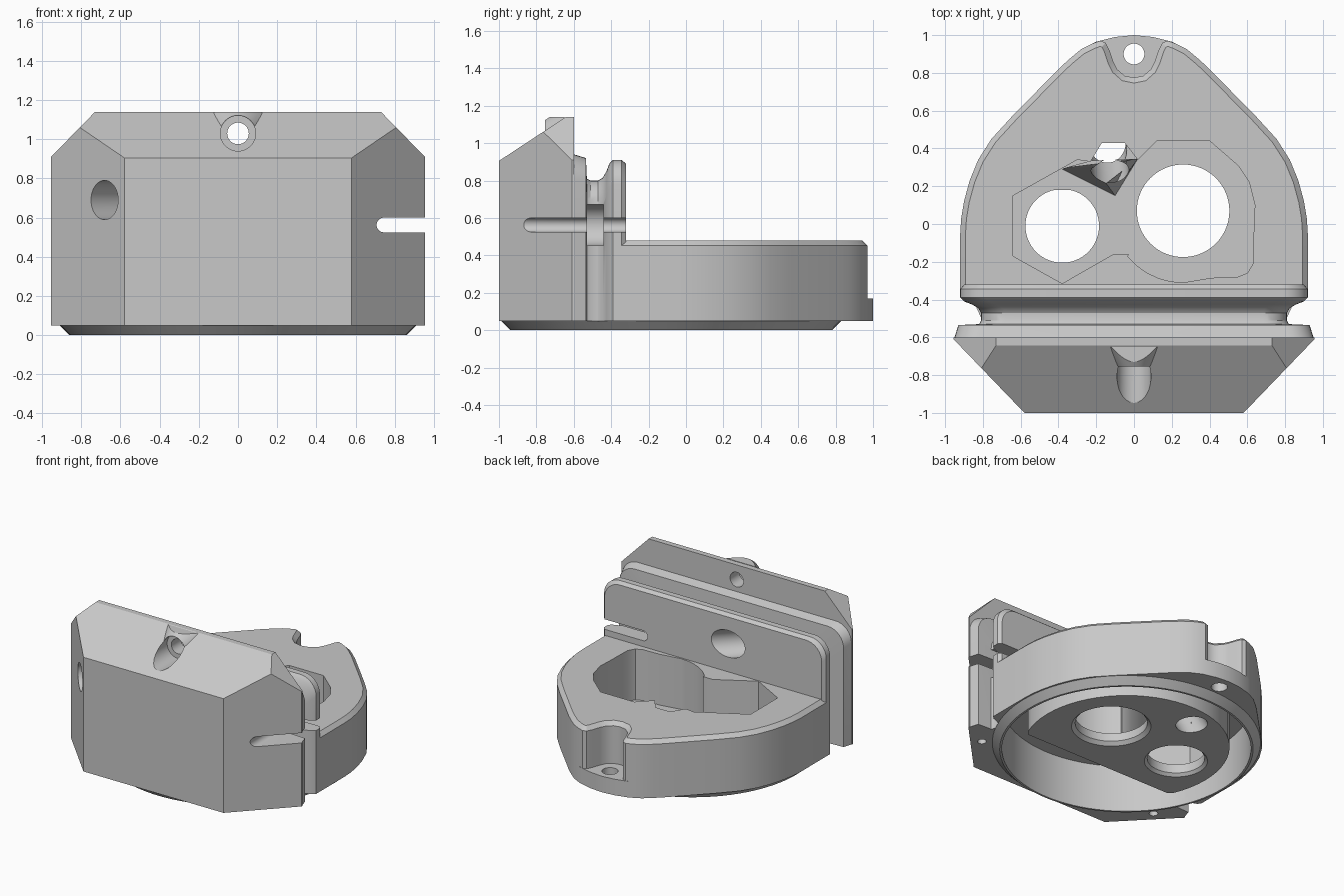
import bpy, bmesh, math
from mathutils import Vector, Matrix

if "Cube" in bpy.data.objects:
    bpy.data.objects.remove(bpy.data.objects["Cube"], do_unlink=True)

grey = bpy.data.materials.new("machined_grey")
grey.use_nodes = True
grey.diffuse_color = (0.58, 0.58, 0.58, 1)
grey.node_tree.nodes["Principled BSDF"].inputs["Base Color"].default_value = (0.58, 0.58, 0.58, 1)


def make(name, bm):
    bmesh.ops.recalc_face_normals(bm, faces=bm.faces)
    mesh = bpy.data.meshes.new(name)
    bm.to_mesh(mesh)
    bm.free()
    mesh.materials.append(grey)
    obj = bpy.data.objects.new(name, mesh)
    bpy.context.collection.objects.link(obj)
    return obj


def loft(name, rings):
    bm = bmesh.new()
    loops = [[bm.verts.new(p) for p in ring] for ring in rings]
    for a, b in zip(loops, loops[1:]):
        for i in range(len(a)):
            j = (i + 1) % len(a)
            bm.faces.new((a[i], a[j], b[j], b[i]))
    bm.faces.new(loops[0])
    bm.faces.new(loops[-1])
    return make(name, bm)


def prism(name, pts, z0, z1, chamfer=0):
    obj = loft(name, [[(x, y, z) for x, y in pts] for z in (z0, z1)])
    if chamfer:
        bm = bmesh.new()
        bm.from_mesh(obj.data)
        edges = [e for e in bm.edges if all(abs(v.co.z - z1) < 1e-4 for v in e.verts)]
        bmesh.ops.bevel(bm, geom=edges, offset=chamfer, segments=1, affect='EDGES')
        bm.to_mesh(obj.data)
        bm.free()
    return obj


def rod(name, start, end, r, r2=None, sides=48):
    start, end = Vector(start), Vector(end)
    d = end - start
    bm = bmesh.new()
    bmesh.ops.create_cone(bm, cap_ends=True, segments=sides, radius1=r,
                          radius2=r if r2 is None else r2, depth=d.length,
                          matrix=Matrix.Translation((start + end) / 2)
                          @ d.to_track_quat('Z', 'Y').to_matrix().to_4x4())
    return make(name, bm)


def slot(name, x, y0, y1, r, z=0.5625):
    """Slot along y, open towards +x, with a rounded inner end."""
    end = [(x - r * math.sin(t * math.pi / 16), z + r * math.cos(t * math.pi / 16)) for t in range(17)]
    pts = [(1.2, z + r)] + end + [(1.2, z - r)]
    return loft(name, [[(px, y, pz) for px, pz in pts] for y in (y0, y1)])


def circle(cx, cy, r, low=-9, high=9, n=64):
    pts = [(cx + r * math.cos(t * math.tau / n), cy + r * math.sin(t * math.tau / n)) for t in range(n)]
    flat = [(x, min(high, max(low, y))) for x, y in pts]
    return [p for i, p in enumerate(flat)
            if not (p[1] in (low, high) and flat[i - 1][1] == p[1] == flat[(i + 1) % n][1])]


def cut(obj, *cutters):
    bpy.context.view_layer.objects.active = obj
    for c in cutters:
        m = obj.modifiers.new("cut", 'BOOLEAN')
        m.operation, m.solver, m.object = 'DIFFERENCE', 'EXACT', c
        bpy.ops.object.modifier_apply(modifier=m.name)


def mirror(half):
    return half + [(-x, y) for x, y in reversed(half) if x > 0]


# Rounded rear housing, with a thin ledge below the rear screw notch
side = [(0.92, -0.35), (0.92, -0.05), (0.915, 0.03), (0.9, 0.12), (0.87, 0.23), (0.825, 0.34), (0.755, 0.45),
        (0.65, 0.565), (0.39, 0.83), (0.34, 0.875), (0.28, 0.925)]
ledge = prism("housing_base", mirror(side + [(0.2, 0.965), (0.1, 0.99), (0, 1)]), 0.05, 0.17)
notch = [(0.22, 0.955), (0.18, 0.97), (0.15, 0.96), (0.13, 0.92), (0.11, 0.86), (0.09, 0.82), (0.05, 0.785),
         (0, 0.775)]
housing = prism("housing_body", mirror(side + notch), 0.17, 0.48, 0.028)

# Faceted front block
bm = bmesh.new()
bmesh.ops.create_cube(bm, size=1, matrix=Matrix.Translation((0, -0.8, 0.595)) @ Matrix.Diagonal((1.91, 0.4, 1.09, 1)))
for co, no in (((0, -1, 0.905), (0, -0.23, 0.35)),
               ((0.58, -1, 0), (0.4, -0.385, 0)), ((-0.58, -1, 0), (-0.4, -0.385, 0)),
               ((0.955, 0, 0.91), (0.23, 0, 0.225)), ((-0.955, 0, 0.91), (-0.23, 0, 0.225))):
    bmesh.ops.bisect_plane(bm, geom=bm.verts[:] + bm.edges[:] + bm.faces[:],
                           plane_co=co, plane_no=no, clear_outer=True)
    bmesh.ops.holes_fill(bm, edges=[e for e in bm.edges if e.is_boundary])
block = make("front_block", bm)


# Arched flange, seal groove and rear plate
def arch(y, w, top, r=0.13):
    half = [(w, 0.05)] + [(w - r + r * math.cos(a * math.pi / 16), top - r + r * math.sin(a * math.pi / 16))
                          for a in range(9)]
    return [(x, y, z) for x, z in mirror(half)]


groove = loft("grooved_plate", [arch(*s) for s in (
    (-0.6, 0.95, 0.94), (-0.535, 0.93, 0.92), (-0.53, 0.82, 0.81), (-0.51, 0.81, 0.8),
    (-0.47, 0.81, 0.8), (-0.445, 0.825, 0.815), (-0.425, 0.86, 0.85), (-0.41, 0.9, 0.89),
    (-0.39, 0.92, 0.91), (-0.345, 0.92, 0.91), (-0.32, 0.9, 0.89))])

# Round foot and inner core standing in the underside recess
foot = rod("round_foot", (0, -0.08, 0), (0, -0.08, 0.05), 0.86, 0.91, 96)
core = prism("inner_core", circle(0, -0.08, 0.7, low=-0.38), 0.015, 0.36)

# Steep wedge on the pocket wall, pierced by the slanted bore
wedge = loft("pocket_wedge", [
    [(-0.38, 0.29, 0.1), (-0.1, 0.15, 0.1), (0.02, 0.345, 0.1), (-0.23, 0.335, 0.1)],
    [(-0.37, 0.296, 0.4), (-0.22, 0.315, 0.4), (0.01, 0.345, 0.4), (-0.23, 0.335, 0.4)]])

# Raised collar around the upper front bore
boss = rod("bore_collar", (0, -0.755, 1.03), (0, -0.61, 1.03), 0.092, 0.19)

# Cutters
recess = rod("recess_cutter", (0, -0.08, -0.1), (0, -0.08, 0.35), 0.845, sides=96)
pocket_arc = [(0.26 + 0.38 * math.cos(math.radians(a)), 0.07 + 0.38 * math.sin(math.radians(a)))
              for a in range(220, 271, 10)]
pocket = prism("pocket_cutter", [(-0.64, 0.15), (-0.64, -0.17), (-0.38, -0.315), (-0.11, -0.16), (-0.03, -0.16)]
               + pocket_arc + [(0.41, -0.285), (0.55, -0.28), (0.6, -0.26), (0.63, -0.21), (0.635, 0),
                               (0.64, 0.1), (0.61, 0.22), (0.55, 0.31), (0.4, 0.44), (0.12, 0.44),
                               (0.02, 0.34), (-0.05, 0.43), (-0.17, 0.43), (-0.23, 0.33), (-0.3, 0.34)], 0.1, 0.7)
big = prism("large_bore_cutter", circle(0.26, 0.07, 0.245, high=0.315), -0.2, 0.2)
mid = prism("medium_bore_cutter", circle(-0.38, -0.01, 0.195, high=0.18), -0.2, 0.2)
rims = [rod("rim_cutter", (x, y, 0), (x, y, 0.05), r + 0.035, r - 0.015)
        for x, y, r in ((0.26, 0.07, 0.25), (-0.38, -0.01, 0.195))]
small = rod("slanted_bore_cutter", (-0.15, 0.5, -0.1), (-0.12, 0.22, 0.42), 0.1)
screw = rod("screw_cutter", (0, 0.9, -0.2), (0, 0.9, 0.4), 0.055)
diagonal = rod("diagonal_bore_cutter", (-0.88, -1.1, 0.69), (0.03, -0.16, 0.69), 0.1)
block_slot = slot("block_slot_cutter", 0.745, -1.2, -0.5, 0.0375)
groove_slot = slot("groove_slot_cutter", 0.6, -0.53, -0.44, 0.11)
plate_slot = slot("plate_slot_cutter", 0.58, -0.46, -0.2, 0.0375)
counterbore = rod("counterbore_cutter", (0, -1.2, 1.03), (0, -0.71, 1.03), 0.09)
through = rod("through_bore_cutter", (0, -1.2, 1.03), (0, -0.5, 1.03), 0.055)
above = prism("top_trim_cutter", [(-0.5, -1), (0.5, -1), (0.5, -0.5), (-0.5, -0.5)], 1.139, 1.5)
behind = prism("rear_trim_cutter", [(-0.5, -0.65), (0.5, -0.65), (0.5, -0.5), (-0.5, -0.5)], 0.7, 1.5)
pins = [rod("pin_cutter", (s * 0.76, -0.7, -0.1), (s * 0.76, -0.7, 0.15), 0.03) for s in (-1, 1)]

cut(ledge, recess, screw)
cut(housing, recess, pocket)
cut(block, recess, diagonal, block_slot, counterbore, through, *pins)
cut(boss, above, behind, counterbore, through)
cut(groove, recess, diagonal, block_slot, groove_slot, plate_slot)
cut(foot, recess)
cut(core, pocket, big, mid, small, *rims)
cut(wedge, small)

for c in [recess, pocket, big, mid, small, screw, diagonal, block_slot, groove_slot, plate_slot,
          counterbore, through, above, behind] + pins + rims:
    bpy.data.objects.remove(c, do_unlink=True)

# Smooth the curved walls, keep machined edges sharp
parts = [ledge, housing, block, groove, foot, core, wedge, boss]
bpy.ops.object.select_all(action='DESELECT')
for p in parts:
    p.select_set(True)
bpy.context.view_layer.objects.active = housing
bpy.ops.object.shade_smooth_by_angle(angle=math.radians(30))
